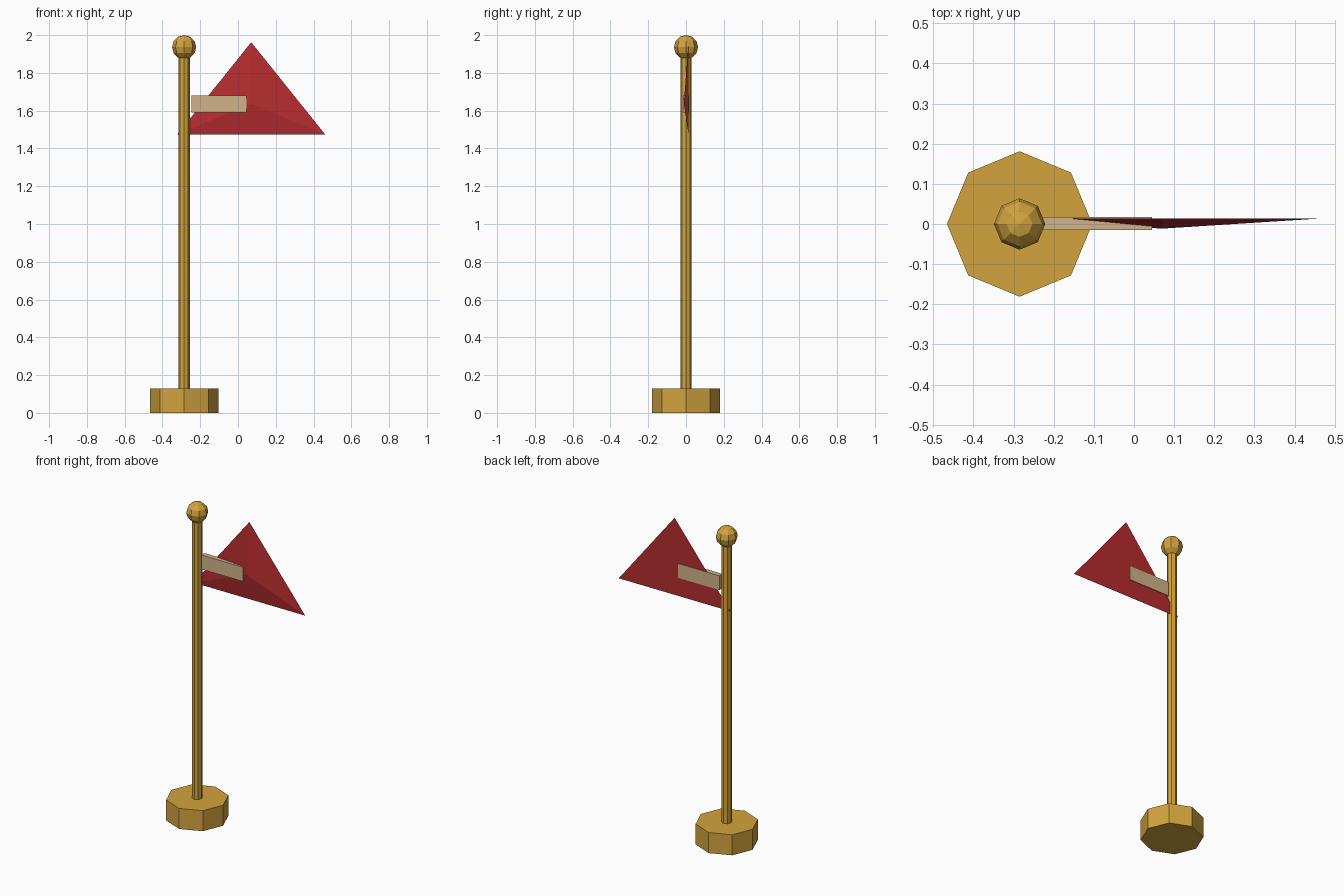
import bpy
import math
from mathutils import Matrix

if "Cube" in bpy.data.objects:
    bpy.data.objects.remove(bpy.data.objects["Cube"], do_unlink=True)

POLE_X = -0.285


def material(name, rgb):
    mat = bpy.data.materials.new(name)
    mat.use_nodes = True
    mat.diffuse_color = (*rgb, 1)
    mat.node_tree.nodes["Principled BSDF"].inputs["Base Color"].default_value = (*rgb, 1)
    return mat


gold = material("gold", (0.65, 0.37, 0.047))
red = material("red", (0.47, 0.026, 0.029))
tan = material("tan", (0.64, 0.45, 0.25))


def finish(name, mat):
    ob = bpy.context.object
    ob.name = ob.data.name = name
    ob.data.materials.append(mat)
    return ob


def octagon_post(name, radius, bottom, top):
    bpy.ops.mesh.primitive_cylinder_add(
        vertices=8, radius=radius, depth=top - bottom,
        location=(POLE_X, 0, (bottom + top) / 2))
    return finish(name, gold)


# Base and pole
octagon_post("base", 0.181, 0, 0.13)
octagon_post("pole", 0.03, 0.1, 1.92)

# Ball on top of the pole
bpy.ops.mesh.primitive_uv_sphere_add(
    segments=8, ring_count=6, radius=0.064, location=(POLE_X, 0, 1.936))
finish("finial", gold)

# Pennant: flattened three-sided cone, tip to the front, one corner up
bpy.ops.mesh.primitive_cone_add(vertices=3, radius1=0.325, depth=0.025)
flag = finish("flag", red)
flag.data.transform(Matrix.Rotation(math.radians(90), 4, "X"))
flag.data.transform(Matrix.Diagonal((1.39, 1, 1, 1)))
flag.location = (0.07, 0.001, 1.637)

# Strip that ties the flag to the pole
bpy.ops.mesh.primitive_cube_add(size=1, location=(-0.1, 0.001, 1.635))
strip = finish("flag_strip", tan)
strip.data.transform(Matrix.Diagonal((0.29, 0.032, 0.09, 1)))
